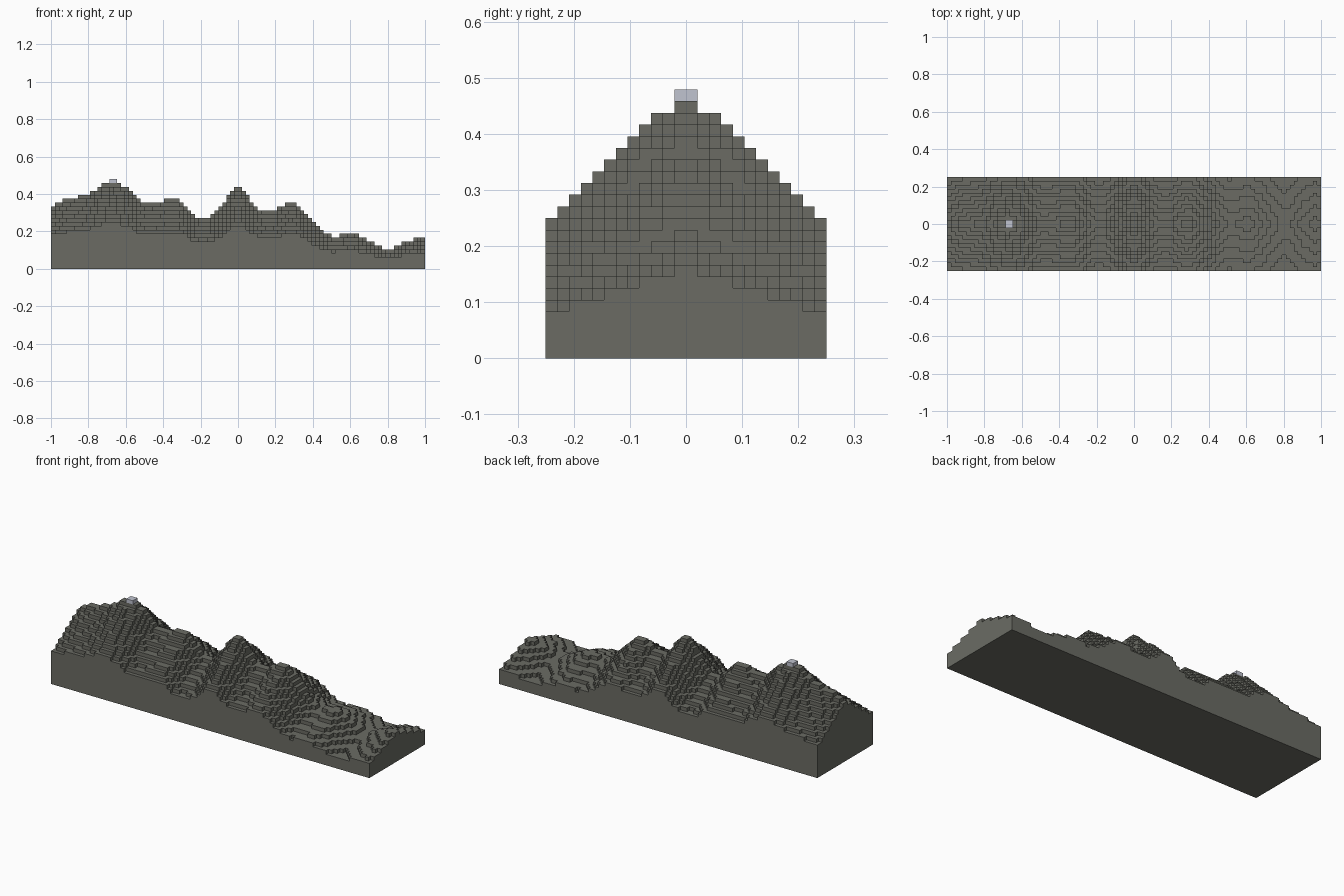
import bpy, bmesh

if "Cube" in bpy.data.objects:
    bpy.data.objects.remove(bpy.data.objects["Cube"])

V = 2 / 96            # block size
NX, NY = 96, 24

# ridge line along x: (x, height in blocks)
RIDGE = [(-1, 16), (-.97, 17), (-.92, 18), (-.83, 19), (-.78, 20.2), (-.75, 21.2), (-.71, 22.3),
         (-.67, 23), (-.62, 22), (-.57, 20), (-.53, 18), (-.5, 17.2), (-.43, 17.3), (-.38, 18),
         (-.32, 18), (-.27, 16), (-.23, 13.6), (-.19, 13), (-.15, 13.3), (-.11, 15), (-.06, 18.6),
         (-.02, 21.2), (.02, 21.2), (.06, 18.6), (.1, 16), (.15, 15), (.2, 15.3), (.25, 16.8),
         (.29, 17.2), (.33, 16.3), (.38, 14), (.42, 11.4), (.45, 9.8), (.5, 8.5), (.55, 8.7),
         (.6, 9.2), (.64, 8.8), (.7, 7.4), (.75, 6), (.8, 5.2), (.85, 5.8), (.9, 7),
         (.97, 8), (1, 7.5)]


def ridge(x):
    for (x0, h0), (x1, h1) in zip(RIDGE, RIDGE[1:]):
        if x <= x1:
            return h0 + (h1 - h0) * (x - x0) / (x1 - x0)
    return RIDGE[-1][1]


def height(i, j):
    """Block count of a column; slopes fall to half height at the sides."""
    if not (0 <= i < NX and 0 <= j < NY):
        return 0
    x = -1 + (i + .5) * V
    y = abs(-.25 + (j + .5) * V)
    return min(22, max(1, round(ridge(x) * (1 - 2 * y) + .05)))   # 23rd layer is the snow cap


def material(name, rgb):
    m = bpy.data.materials.new(name)
    m.diffuse_color = (*rgb, 1)
    m.use_nodes = True
    m.node_tree.nodes["Principled BSDF"].inputs["Base Color"].default_value = m.diffuse_color
    return m


rock = material("grey rock", (.145, .148, .127))
snow = material("pale snow", (.53, .55, .63))

# stepped mountain range
bm = bmesh.new()


def quad(*pts):
    bm.faces.new([bm.verts.new((-1 + a * V, -.25 + b * V, c * V)) for a, b, c in pts])


for i in range(NX):
    for j in range(NY):
        h = height(i, j)
        quad((i, j, h), (i + 1, j, h), (i + 1, j + 1, h), (i, j + 1, h))
        # exposed side walls: neighbour offset and the wall's bottom edge
        for di, dj, p, q in ((0, -1, (i, j), (i + 1, j)),
                             (1, 0, (i + 1, j), (i + 1, j + 1)),
                             (0, 1, (i + 1, j + 1), (i, j + 1)),
                             (-1, 0, (i, j + 1), (i, j))):
            n = height(i + di, j + dj)
            if n < h:
                quad((*p, n), (*q, n), (*q, h), (*p, h))
quad((0, 0, 0), (0, NY, 0), (NX, NY, 0), (NX, 0, 0))
bmesh.ops.remove_doubles(bm, verts=bm.verts, dist=1e-5)
me = bpy.data.meshes.new("mountain_range")
bm.to_mesh(me)
bm.free()
me.materials.append(rock)
bpy.context.collection.objects.link(bpy.data.objects.new("mountain_range", me))

# snow cap on the highest peak
bpy.ops.mesh.primitive_cube_add(size=1, location=(-1 + 16 * V, 0, 22.5 * V))
cap = bpy.context.object
cap.name = "snow_cap"
cap.scale = (2 * V, 2 * V, V)
cap.data.materials.append(snow)
